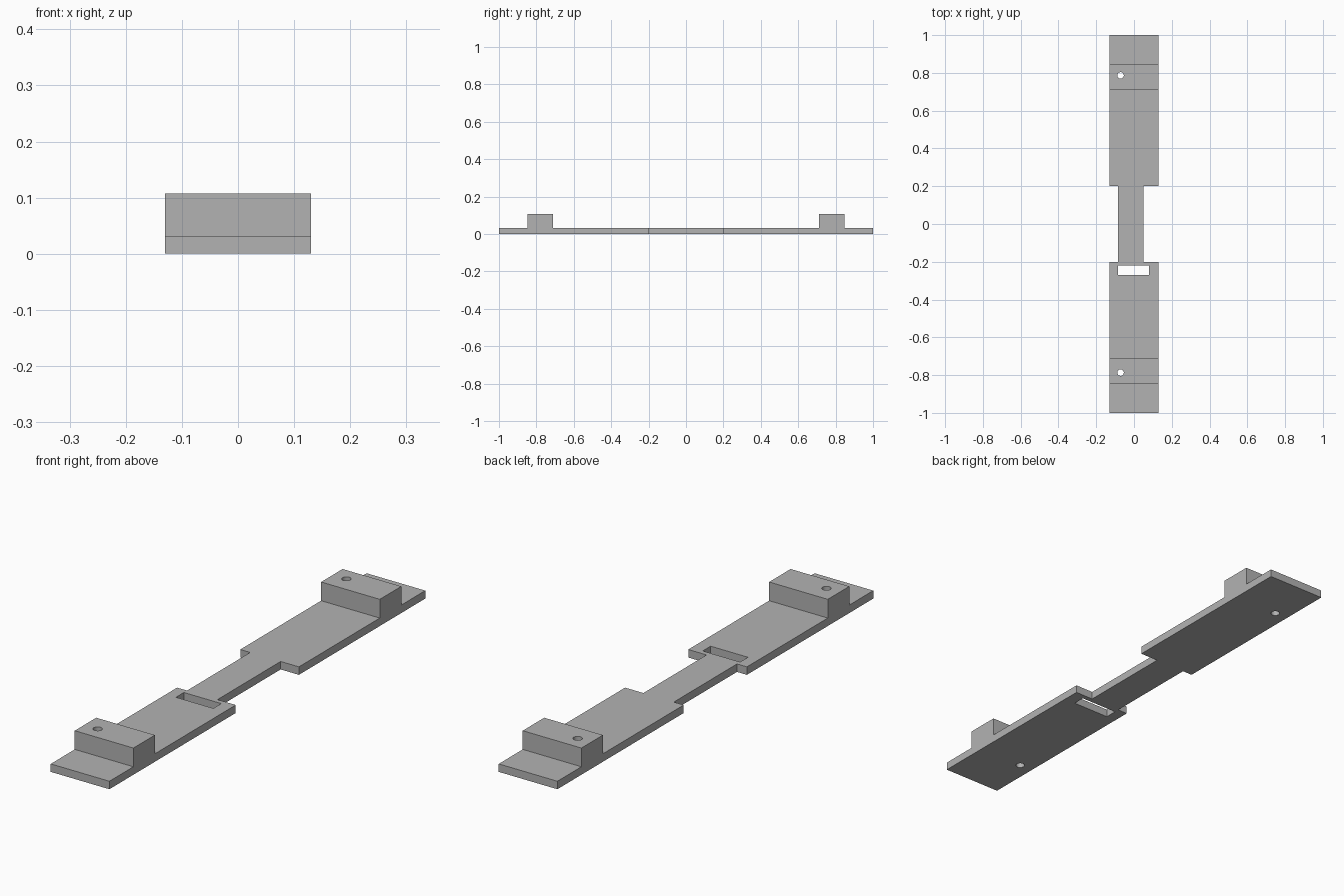
import bpy
import bmesh
from mathutils import Matrix, Vector

cube = bpy.data.objects.get("Cube")
if cube:
    bpy.data.objects.remove(cube, do_unlink=True)

HALF_WIDTH = 0.13
PLATE_TOP = 0.032
BLOCK_TOP = 0.107
BLOCK_IN, BLOCK_OUT = 0.712, 0.848
NECK_END = 0.2
NECK_LEFT, NECK_RIGHT = 0.049, -0.086

grey = bpy.data.materials.new("plain grey")
grey.use_nodes = True
grey.diffuse_color = (0.45, 0.45, 0.45, 1)
grey.node_tree.nodes["Principled BSDF"].inputs["Base Color"].default_value = grey.diffuse_color


def add_object(name, bm):
    bmesh.ops.recalc_face_normals(bm, faces=bm.faces)
    mesh = bpy.data.meshes.new(name)
    bm.to_mesh(mesh)
    bm.free()
    mesh.materials.append(grey)
    obj = bpy.data.objects.new(name, mesh)
    bpy.context.collection.objects.link(obj)
    return obj


def box(name, low, high):
    low, high = Vector(low), Vector(high)
    bm = bmesh.new()
    bmesh.ops.create_cube(bm, size=1, matrix=Matrix.Translation((low + high) / 2)
                          @ Matrix.Diagonal((*(high - low), 1)))
    return add_object(name, bm)


def cylinder(name, x, y, radius):
    bm = bmesh.new()
    bmesh.ops.create_cone(bm, cap_ends=True, segments=32, radius1=radius, radius2=radius,
                          depth=1, matrix=Matrix.Translation((x, y, 0)))
    return add_object(name, bm)


# Mounting bar: mirrored side profile swept across the width
half = [(BLOCK_IN, PLATE_TOP), (BLOCK_IN, BLOCK_TOP), (BLOCK_OUT, BLOCK_TOP),
        (BLOCK_OUT, PLATE_TOP), (1, PLATE_TOP), (1, 0)]
profile = half + [(-y, z) for y, z in reversed(half)]
bm = bmesh.new()
side = bm.faces.new([bm.verts.new((-HALF_WIDTH, y, z)) for y, z in profile])
swept = bmesh.ops.extrude_face_region(bm, geom=[side])["geom"]
bmesh.ops.translate(bm, vec=(2 * HALF_WIDTH, 0, 0),
                    verts=[v for v in swept if isinstance(v, bmesh.types.BMVert)])
bar = add_object("mounting_bar", bm)

# Cutters: neck sides, strap slot and screw holes
cutters = [
    box("neck_cut_left", (NECK_LEFT, -NECK_END, -1), (1, NECK_END, 1)),
    box("neck_cut_right", (-1, -NECK_END, -1), (NECK_RIGHT, NECK_END, 1)),
    box("slot_cut", (-0.086, -0.27, -1), (0.08, -0.22, 1)),
]
cutters += [cylinder("screw_hole_cut", -0.071, y, 0.017) for y in (-0.787, 0.787)]

for cutter in cutters:
    cutter.hide_render = True
    mod = bar.modifiers.new(cutter.name, "BOOLEAN")
    mod.operation = "DIFFERENCE"
    mod.solver = "EXACT"
    mod.object = cutter

# Bake the cuts and remove the cutters
bpy.context.view_layer.update()
result = bpy.data.meshes.new_from_object(bar.evaluated_get(bpy.context.evaluated_depsgraph_get()))
bar.modifiers.clear()
bar.data = result
for cutter in cutters:
    bpy.data.objects.remove(cutter, do_unlink=True)

# Smooth only the round hole walls
bpy.ops.object.select_all(action="DESELECT")
bpy.context.view_layer.objects.active = bar
bar.select_set(True)
bpy.ops.object.shade_smooth_by_angle()
